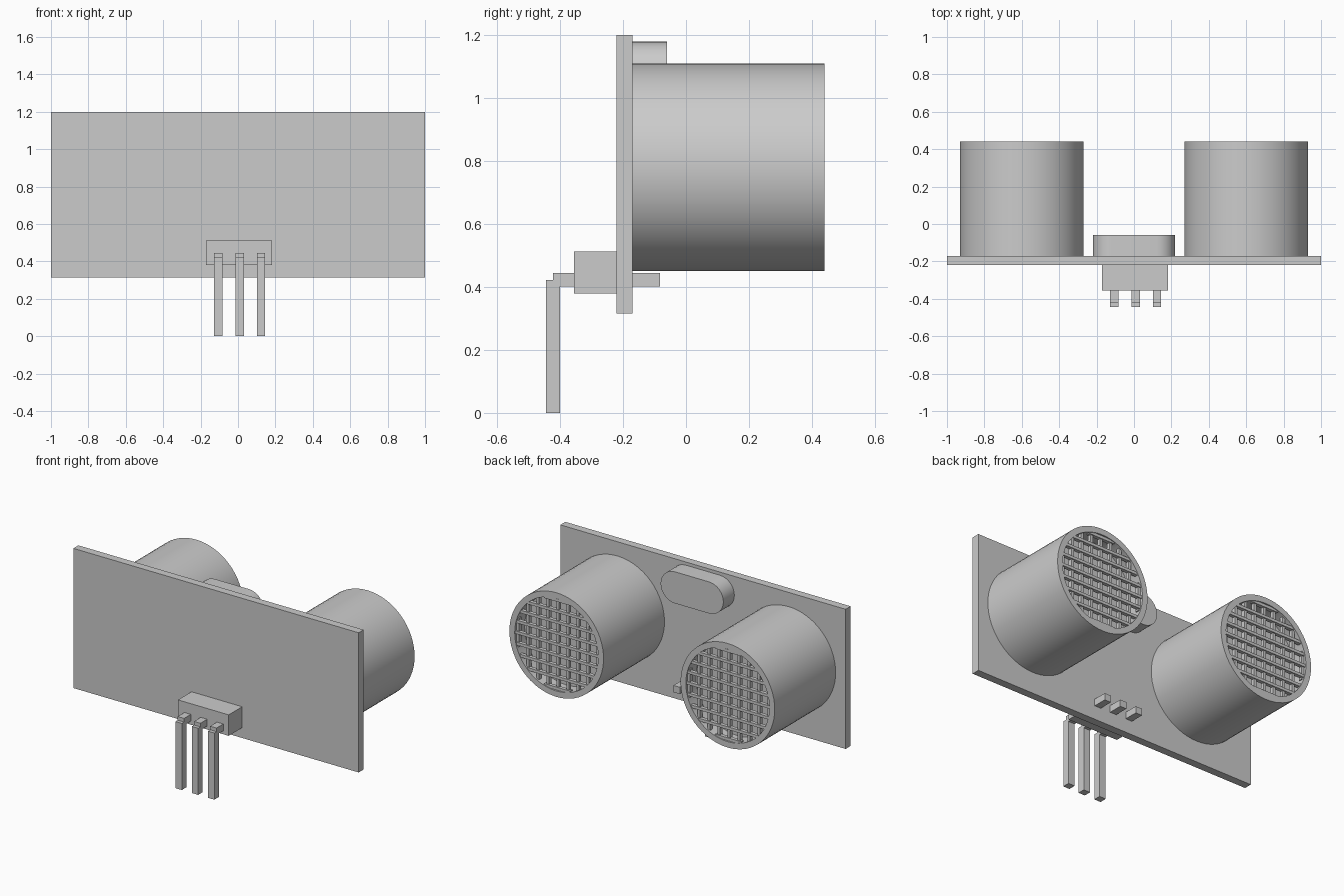
import bpy, bmesh, math
from mathutils import Vector

cube = bpy.data.objects.get("Cube")
if cube:
    bpy.data.objects.remove(cube, do_unlink=True)

GREY = (0.6, 0.6, 0.6, 1)
mat = bpy.data.materials.new("plain grey")
mat.use_nodes = True
mat.diffuse_color = GREY
mat.node_tree.nodes["Principled BSDF"].inputs["Base Color"].default_value = GREY


def add_object(name, bm, smooth=False):
    bmesh.ops.recalc_face_normals(bm, faces=bm.faces)
    mesh = bpy.data.meshes.new(name)
    bm.to_mesh(mesh)
    bm.free()
    mesh.materials.append(mat)
    obj = bpy.data.objects.new(name, mesh)
    bpy.context.collection.objects.link(obj)
    if smooth:
        bpy.ops.object.select_all(action="DESELECT")
        obj.select_set(True)
        bpy.context.view_layer.objects.active = obj
        bpy.ops.object.shade_smooth_by_angle(angle=math.radians(30))
    return obj


def add_box(bm, low, high):
    low, high = Vector(low), Vector(high)
    verts = bmesh.ops.create_cube(bm, size=1)["verts"]
    for v in verts:
        v.co = (low + high) / 2 + v.co * (high - low)


def box(name, low, high):
    bm = bmesh.new()
    add_box(bm, low, high)
    return add_object(name, bm)


def prism(name, points, offset, smooth=False):
    """Extrude a closed outline along an offset."""
    bm = bmesh.new()
    face = bm.faces.new([bm.verts.new(p) for p in points])
    new = bmesh.ops.extrude_face_region(bm, geom=[face], use_keep_orig=True)["geom"]
    moved = [g for g in new if isinstance(g, bmesh.types.BMVert)]
    bmesh.ops.translate(bm, verts=moved, vec=offset)
    return add_object(name, bm, smooth)


BOARD_BACK = -0.17
box("circuit_board", (-1, -0.22, 0.315), (1, BOARD_BACK, 1.2))

# Sensor cans: a hollow cup turned about the y axis, with a crossed-bar grille
CX, CZ, R_OUT, R_IN, RIM = 0.6, 0.78, 0.33, 0.293, 0.44
FLOOR, SEGMENTS = 0.34, 64
PITCH, BAR = 0.07, 0.009


def sensor_can(name, cx):
    bm = bmesh.new()
    rings = []
    for r, y in ((R_OUT, BOARD_BACK), (R_OUT, RIM), (R_IN, RIM), (R_IN, FLOOR)):
        angles = [math.tau * i / SEGMENTS for i in range(SEGMENTS)]
        rings.append([bm.verts.new((cx + r * math.cos(a), y, CZ + r * math.sin(a)))
                      for a in angles])
    for a, b in zip(rings, rings[1:]):
        for i in range(SEGMENTS):
            j = (i + 1) % SEGMENTS
            bm.faces.new((a[i], a[j], b[j], b[i]))
    bm.faces.new(rings[0])
    bm.faces.new(rings[-1])
    add_object(name, bm, smooth=True)


def grille(name, cx):
    bm = bmesh.new()
    for i in range(-4, 5):
        t = i * PITCH
        half = math.sqrt(R_IN ** 2 - t ** 2) + 0.005
        add_box(bm, (cx + t - BAR, RIM - 0.035, CZ - half),
                (cx + t + BAR, RIM - 0.012, CZ + half))
        add_box(bm, (cx - half, RIM - 0.028, CZ + t - BAR),
                (cx + half, RIM - 0.005, CZ + t + BAR))
    add_object(name, bm)


for side, sign in (("left", 1), ("right", -1)):
    sensor_can(side + "_sensor_can", sign * CX)
    grille(side + "_sensor_grille", sign * CX)

# Crystal: a rounded oblong can between the sensors
RADIUS, STEPS = 0.1, 16
outline = []
for start, cx in ((-math.pi / 2, 0.12), (math.pi / 2, -0.12)):
    for i in range(STEPS + 1):
        a = start + math.pi * i / STEPS
        outline.append((cx + RADIUS * math.cos(a), BOARD_BACK, 1.08 + RADIUS * math.sin(a)))
prism("crystal_can", outline, (0, 0.11, 0), smooth=True)

# Pin header: a block with three bent pins passing through the board
box("header_block", (-0.172, -0.355, 0.38), (0.183, -0.22, 0.513))
PIN = 0.045
profile = ((-0.445, 0), (-0.40, 0), (-0.40, 0.402), (-0.082, 0.402),
           (-0.082, 0.445), (-0.422, 0.445), (-0.422, 0.422), (-0.445, 0.422))
for i, cx in enumerate((-0.105, 0.01, 0.123)):
    prism(f"header_pin_{i + 1}", [(cx - PIN / 2, y, z) for y, z in profile], (PIN, 0, 0))
